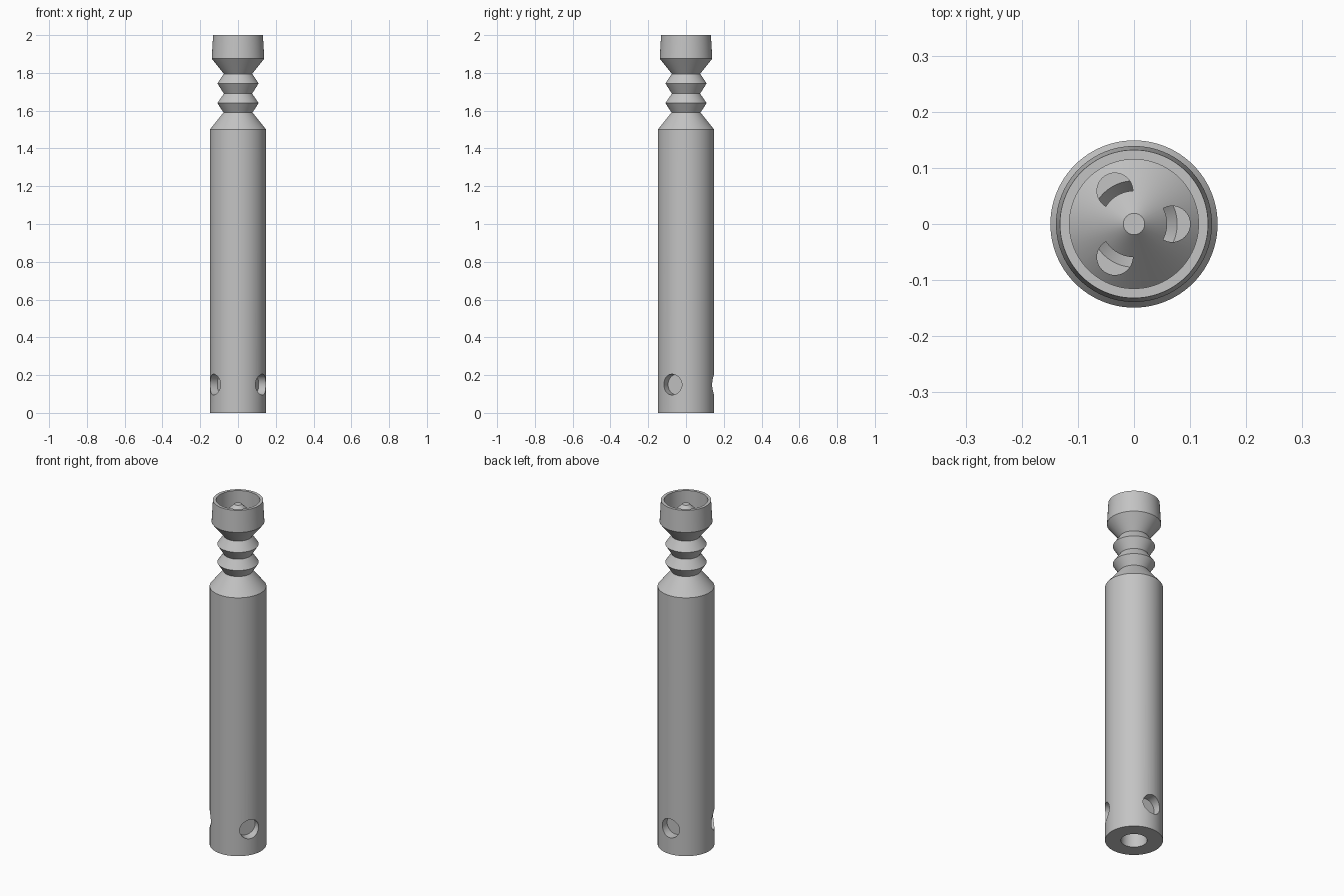
import bpy, bmesh, math
from mathutils import Matrix, Vector

cube = bpy.data.objects.get("Cube")
if cube:
    bpy.data.objects.remove(cube, do_unlink=True)

gray = bpy.data.materials.new("plain gray")
gray.use_nodes = True
gray.diffuse_color = (0.55, 0.55, 0.55, 1)
gray.node_tree.nodes["Principled BSDF"].inputs["Base Color"].default_value = gray.diffuse_color


def make_object(name, bm):
    bmesh.ops.recalc_face_normals(bm, faces=bm.faces)
    mesh = bpy.data.meshes.new(name)
    bm.to_mesh(mesh)
    bm.free()
    mesh.materials.append(gray)
    obj = bpy.data.objects.new(name, mesh)
    bpy.context.collection.objects.link(obj)
    return obj


def lathe(name, profile, closed=False, steps=96):
    """Revolve (radius, height) points around the z axis."""
    bm = bmesh.new()
    verts = [bm.verts.new((r, 0, z)) for r, z in profile]
    pairs = list(zip(verts, verts[1:]))
    if closed:
        pairs.append((verts[-1], verts[0]))
    edges = [bm.edges.new(p) for p in pairs]
    bmesh.ops.spin(bm, geom=verts + edges, axis=(0, 0, 1), cent=(0, 0, 0),
                   angle=math.tau, steps=steps)
    bmesh.ops.remove_doubles(bm, verts=bm.verts, dist=1e-5)
    return make_object(name, bm)


def three_cylinders(name, radius, length, centre, tilt, start):
    """Three equal cylinders spaced evenly around the z axis."""
    bm = bmesh.new()
    for i in range(3):
        turn = Matrix.Rotation(math.radians(start + 120 * i), 4, 'Z')
        bmesh.ops.create_cone(
            bm, cap_ends=True, segments=48, radius1=radius, radius2=radius, depth=length,
            matrix=turn @ Matrix.Translation(Vector(centre)) @ Matrix.Rotation(tilt, 4, 'Y'))
    return make_object(name, bm)


def combine(target, tool, operation):
    mod = target.modifiers.new(operation.lower(), 'BOOLEAN')
    mod.operation, mod.solver, mod.object = operation, 'EXACT', tool
    bpy.context.view_layer.objects.active = target
    bpy.ops.object.modifier_apply(modifier=mod.name)
    bpy.data.objects.remove(tool, do_unlink=True)


# Tube body, ridged neck, cupped head and inner cone in one turned shape
body = lathe("turned_body", [
    (0, 0.25), (0.0675, 0.25), (0.0675, 0),            # bore underneath
    (0.149, 0), (0.149, 1.5),                          # long barrel
    (0.077, 1.59), (0.109, 1.64), (0.075, 1.69),       # neck ridges
    (0.109, 1.745), (0.075, 1.795),
    (0.139, 1.875), (0.132, 2), (0.115, 2),            # head and rim
    (0.115, 1.88), (0.019, 1.976), (0, 1.976),         # cup with cone
])

# Side pockets near the foot
combine(body, three_cylinders("side_pockets", 0.055, 0.1, (0.145, 0, 0.15),
                              math.pi / 2, -30), 'DIFFERENCE')

# Curved pockets in the cone, kept clear of its core
pockets = lathe("cone_pockets", [(0.059, 1.82), (0.077, 1.85), (0.112, 1.85),
                                 (0.112, 1.99), (0.059, 1.99)], closed=True)
combine(pockets, three_cylinders("pocket_shape", 0.032, 0.3, (0.068, 0, 1.9), 0, 0),
        'INTERSECT')
combine(body, pockets, 'DIFFERENCE')

# Smooth the round walls and keep the rims crisp
bpy.ops.object.select_all(action='DESELECT')
body.select_set(True)
bpy.context.view_layer.objects.active = body
bpy.ops.object.shade_smooth_by_angle(angle=math.radians(25))
